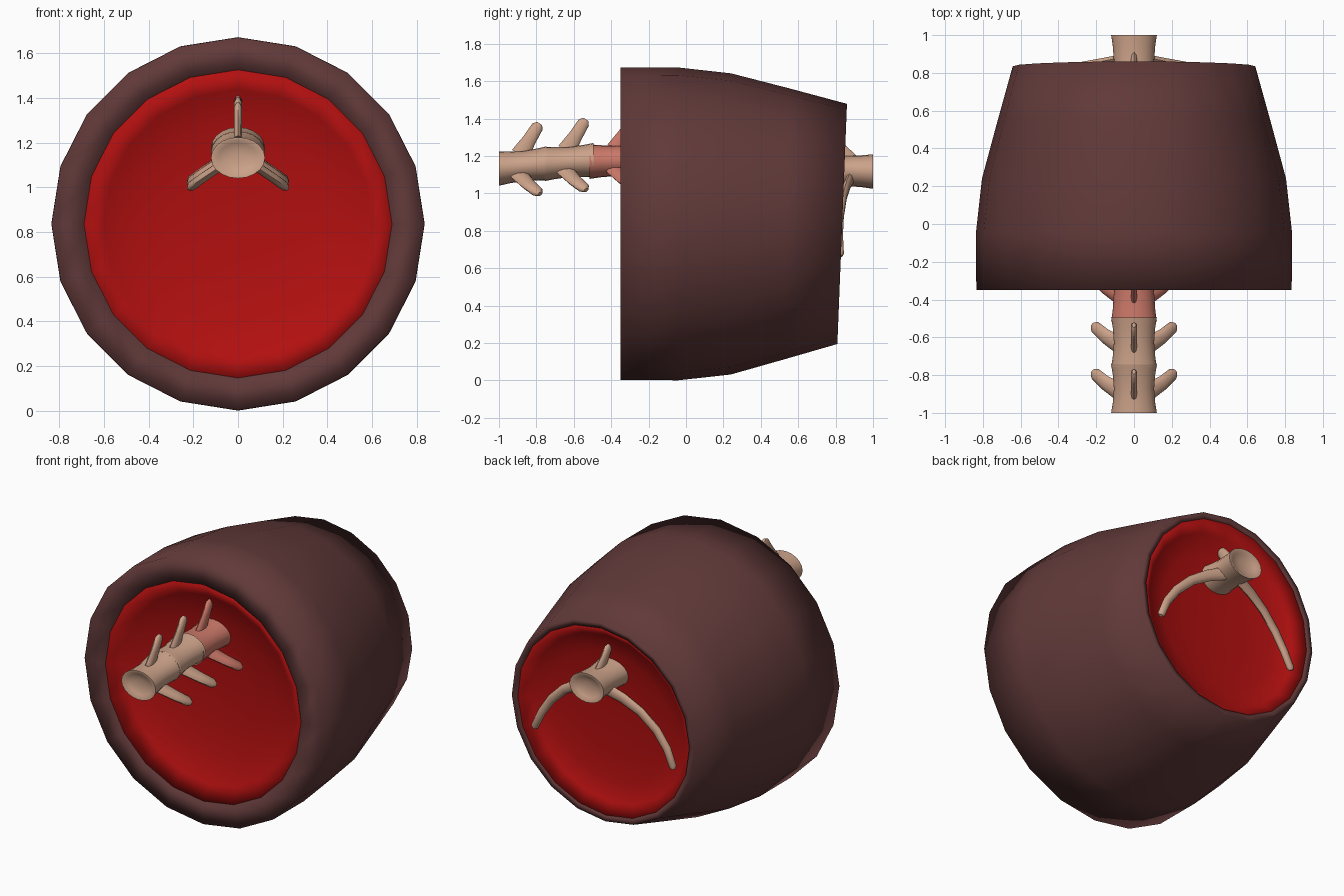
import bpy, bmesh, math
from mathutils import Vector

if "Cube" in bpy.data.objects:
    bpy.data.objects.remove(bpy.data.objects["Cube"])


def material(name, rgb):
    m = bpy.data.materials.new(name)
    m.diffuse_color = (*rgb, 1)
    m.use_nodes = True
    m.node_tree.nodes["Principled BSDF"].inputs["Base Color"].default_value = m.diffuse_color
    return m


BROWN = material("dark brown skin", (0.12, 0.041, 0.041))
RED = material("deep red flesh", (0.45, 0.005, 0.005))
BONE = material("tan bone", (0.60, 0.36, 0.25))
PINK = material("pink stained bone", (0.60, 0.19, 0.14))


def loft(name, rings, mat, closed=False, angle=None):
    """Skin a list of point rings, capping the ends or closing into a loop."""
    bm = bmesh.new()
    vs = [[bm.verts.new(p) for p in r] for r in rings]
    n = len(rings[0])
    pairs = list(zip(vs, vs[1:])) + ([(vs[-1], vs[0])] if closed else [])
    for a, b in pairs:
        for i in range(n):
            j = (i + 1) % n
            bm.faces.new((a[i], a[j], b[j], b[i]))
    if not closed:
        bm.faces.new(vs[0])
        bm.faces.new(vs[-1])
    bmesh.ops.recalc_face_normals(bm, faces=bm.faces)
    me = bpy.data.meshes.new(name)
    bm.to_mesh(me)
    bm.free()
    me.materials.append(mat)
    ob = bpy.data.objects.new(name, me)
    bpy.context.collection.objects.link(ob)
    bpy.ops.object.select_all(action='DESELECT')
    ob.select_set(True)
    bpy.context.view_layer.objects.active = ob
    if angle is None:
        bpy.ops.object.shade_smooth()
    else:
        bpy.ops.object.shade_smooth_by_angle(angle=math.radians(angle))
    return ob


def hoop(r, y, tilt=0.0, n=20):
    """Ring around the body axis; tilt leans it along y with height."""
    pts = []
    for i in range(n):
        a = 2 * math.pi * i / n
        h = r * math.sin(a)
        pts.append((r * math.cos(a), y + tilt * h, 0.837 + h))
    return pts


# Outer skin: barrel with a thick front rim and a thin, tilted back rim
skin = [(0.69, -0.35, 0), (0.835, -0.35, 0), (0.836, -0.04, 0), (0.805, 0.24, 0),
        (0.724, 0.54, 0.02), (0.642, 0.835, 0.04), (0.605, 0.83, 0.04)]
loft("body_skin", [hoop(*p) for p in skin], BROWN, closed=True)

# Red core: a shallow dish at each end
core = [(0.03, -0.22, 0), (0.25, -0.225, 0), (0.45, -0.25, 0), (0.60, -0.295, 0),
        (0.692, -0.349, 0), (0.607, 0.829, 0.04), (0.54, 0.775, 0.04),
        (0.42, 0.745, 0.04), (0.25, 0.73, 0.04), (0.03, 0.725, 0.04)]
loft("flesh_core", [hoop(*p) for p in core], RED)


def blade(name, path, widths, thick, flat, mat):
    """Sweep a flat oval along a path; flat is the thin direction."""
    pts = [Vector(p) for p in path]
    flat = Vector(flat).normalized()
    rings = []
    for i, p in enumerate(pts):
        t = (pts[min(i + 1, len(pts) - 1)] - pts[max(i - 1, 0)]).normalized()
        b = t.cross(flat).normalized()
        k = 0.55 if i == len(pts) - 1 else 1
        rings.append([p + b * (widths[i] * math.cos(a)) + flat * (thick * k * math.sin(a))
                      for a in (2 * math.pi * q / 10 for q in range(10))])
    return loft(name, rings, mat, angle=50)


def vertebra(name, y0, y1, z0, z1, mat, lean, wings=True):
    """Waisted oval drum with dished ends, a top fin and two side wings."""
    rings = []
    for t, s in ((0.09, 0.3), (0.05, 0.7), (0, 0.9), (0, 1), (0.2, 0.93), (0.5, 0.88),
                 (0.8, 0.93), (1, 1), (1, 0.9), (0.95, 0.7), (0.91, 0.3)):
        y, z = y0 + (y1 - y0) * t, z0 + (z1 - z0) * t
        rings.append([(0.121 * s * math.cos(a), y, z + 0.092 * s * math.sin(a))
                      for a in (2 * math.pi * i / 20 for i in range(20))])
    loft(name + "_drum", rings, mat, angle=40)
    y, z = (y0 + y1) / 2, (z0 + z1) / 2
    h = 1.0 if wings else 0.8
    fin = [(0, -0.015, 0.06), (0, 0.035, 0.14), (0, 0.078, 0.21), (0, 0.09, 0.228)]
    blade(name + "_top_fin", [(0, y + lean * q, z + r * h) for _, q, r in fin],
          [0.05, 0.037, 0.032, 0.016], 0.018, (1, 0, 0), mat)
    if wings:
        wing = [(0.07, -0.02, -0.045), (0.15, 0.03, -0.098), (0.205, 0.078, -0.138),
                (0.218, 0.092, -0.15)]
        for s, side in ((1, "right"), (-1, "left")):
            blade(f"{name}_{side}_wing", [(s * p, y + lean * q, z + r) for p, q, r in wing],
                  [0.05, 0.04, 0.034, 0.016], 0.022, (s * 0.6, 0, 0.8), mat)


# Front spine: two clean bones and a stained one at the flesh
vertebra("front_vertebra", -1.0, -0.745, 1.133, 1.16, BONE, 1)
vertebra("middle_vertebra", -0.755, -0.495, 1.158, 1.178, BONE, 1)
vertebra("stained_vertebra", -0.515, -0.21, 1.17, 1.18, PINK, 1)

# Back spine with a pair of long curved ribs
vertebra("back_vertebra", 0.72, 1.0, 1.125, 1.117, BONE, -1, wings=False)
for s, side in ((1, "right"), (-1, "left")):
    path = [(0.06, 0.88, 1.08), (0.16, 0.86, 1.04), (0.27, 0.84, 0.975),
            (0.37, 0.825, 0.88), (0.44, 0.82, 0.78), (0.485, 0.825, 0.68), (0.492, 0.826, 0.665)]
    blade(side + "_rib", [(s * x, y, z) for x, y, z in path],
          [0.04, 0.035, 0.03, 0.028, 0.026, 0.024, 0.013], 0.02, (0, 1, 0), BONE)
